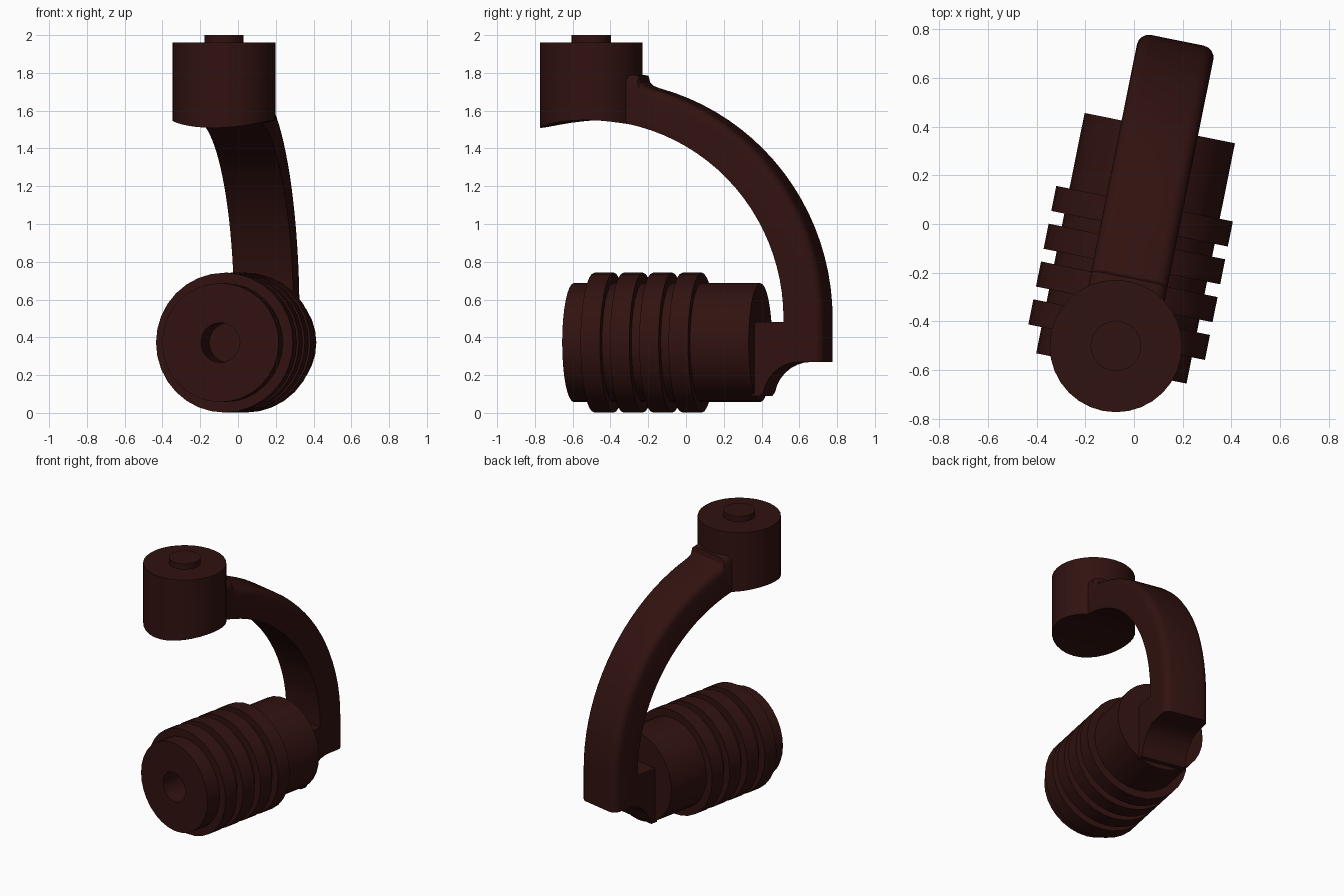
import bpy, bmesh
from math import sin, cos, pi, radians, sqrt
from mathutils import Matrix

if "Cube" in bpy.data.objects:
    bpy.data.objects.remove(bpy.data.objects["Cube"])

CX = 0.026                       # centre plane of the whole piece before turning
TURN = Matrix.Rotation(radians(-11.4), 4, 'Z')
ARC_Y, ARC_Z, R_IN, R_OUT = -0.487, 0.5, 1.05, 1.262
N = 32

mat = bpy.data.materials.new("dark_brown")
mat.diffuse_color = (0.03, 0.006, 0.005, 1)
mat.use_nodes = True
mat.node_tree.nodes["Principled BSDF"].inputs["Base Color"].default_value = mat.diffuse_color


def finish(name, verts, faces):
    me = bpy.data.meshes.new(name)
    me.from_pydata(verts, [], faces)
    bm = bmesh.new()
    bm.from_mesh(me)
    bmesh.ops.remove_doubles(bm, verts=bm.verts, dist=1e-5)
    bmesh.ops.recalc_face_normals(bm, faces=bm.faces)
    bm.to_mesh(me)
    bm.free()
    me.transform(TURN @ Matrix.Translation((CX, 0, 0)))
    me.materials.append(mat)
    ob = bpy.data.objects.new(name, me)
    bpy.context.collection.objects.link(ob)
    bpy.ops.object.select_all(action='DESELECT')
    ob.select_set(True)
    bpy.context.view_layer.objects.active = ob
    bpy.ops.object.shade_smooth_by_angle(angle=radians(30))
    return ob


def loft(name, rings, caps=True):
    """Join equal-sized closed rings of points into a skin."""
    n = len(rings[0])
    verts = [p for r in rings for p in r]
    faces = [(k * n + i, k * n + (i + 1) % n, (k + 1) * n + (i + 1) % n, (k + 1) * n + i)
             for k in range(len(rings) - 1) for i in range(n)]
    if caps:
        faces += [tuple(range(n)), tuple(range((len(rings) - 1) * n, len(rings) * n))]
    return finish(name, verts, faces)


def circle(r, place):
    return [place(r * sin(2 * pi * i / N), r * cos(2 * pi * i / N)) for i in range(N)]


# ribbed roller with a blind hole in its front end
profile = [(0.105, -0.38), (0.105, -0.6), (0.315, -0.6)]
for k in range(4):
    a = -0.49 + k * 0.1585
    profile += [(0.315, a), (0.37, a), (0.37, a + 0.105), (0.315, a + 0.105)]
profile += [(0.315, 0.407)]
loft("ribbed_roller", [circle(r, lambda a, b, y=y: (a, y, 0.372 + b)) for r, y in profile])

# top drum, its underside following the arch
DY, DR = -0.506, 0.272
top = circle(DR, lambda a, b: (a, DY + b, 1.96))
bottom = [(x, y, ARC_Z + sqrt(R_IN ** 2 - (y - ARC_Y) ** 2)) for x, y, z in top]
faces = [tuple(range(N))]
faces += [(i, (i + 1) % N, N + (i + 1) % N, N + i) for i in range(N)]
faces += [(N + i, N + i + 1, N + (N - i - 1) % N, N + (N - i) % N) for i in range(1, N // 2 - 1)]
faces += [(N, N + 1, 2 * N - 1), (N + N // 2 - 1, N + N // 2, N + N // 2 + 1)]
finish("top_drum", top + bottom, faces)

# small button on the drum
loft("top_button", [circle(0.104, lambda a, b, z=z: (a, DY + b, z)) for z in (1.94, 2.0)])

# curved arm with rounded outer edges, flaring where it meets the drum
HW, RD = 0.16, 0.05


def section(r_in, r_out, ang, z0=ARC_Z):
    pts = [(-HW, r_in), (HW, r_in)]
    for s in (1, -1):
        arc = [(s * (HW - RD + RD * cos(t * pi / 8)), r_out - RD + RD * sin(t * pi / 8))
               for t in range(5)]
        pts += arc if s == 1 else arc[::-1]
    return [(x, ARC_Y + r * cos(ang), z0 + r * sin(ang)) for x, r in pts]


rings = [section(R_IN + 0.001, R_OUT, 0, 0.27)]
rings += [section(R_IN + 0.001, R_OUT, radians(75 * i / 20)) for i in range(21)]
rings += [section(R_IN + 0.001, R_OUT + d, radians(a))
          for a, d in ((76.5, 0.004), (77.6, 0.018), (78.3, 0.05), (82, 0.05))]
loft("curved_arm", rings)

# bracket between roller and arm, hollowed underneath
side = [(0.39, 0.48), (0.60, 0.48), (0.66, 0.40), (0.66, 0.27)]
side += [(0.65 - 0.2 * sin(t * pi / 16), 0.07 + 0.2 * cos(t * pi / 16)) for t in range(1, 8)]
side += [(0.44, 0.09), (0.39, 0.09)]
loft("roller_bracket", [[(x, y, z) for y, z in side] for x in (-HW + 0.001, HW - 0.001)])
